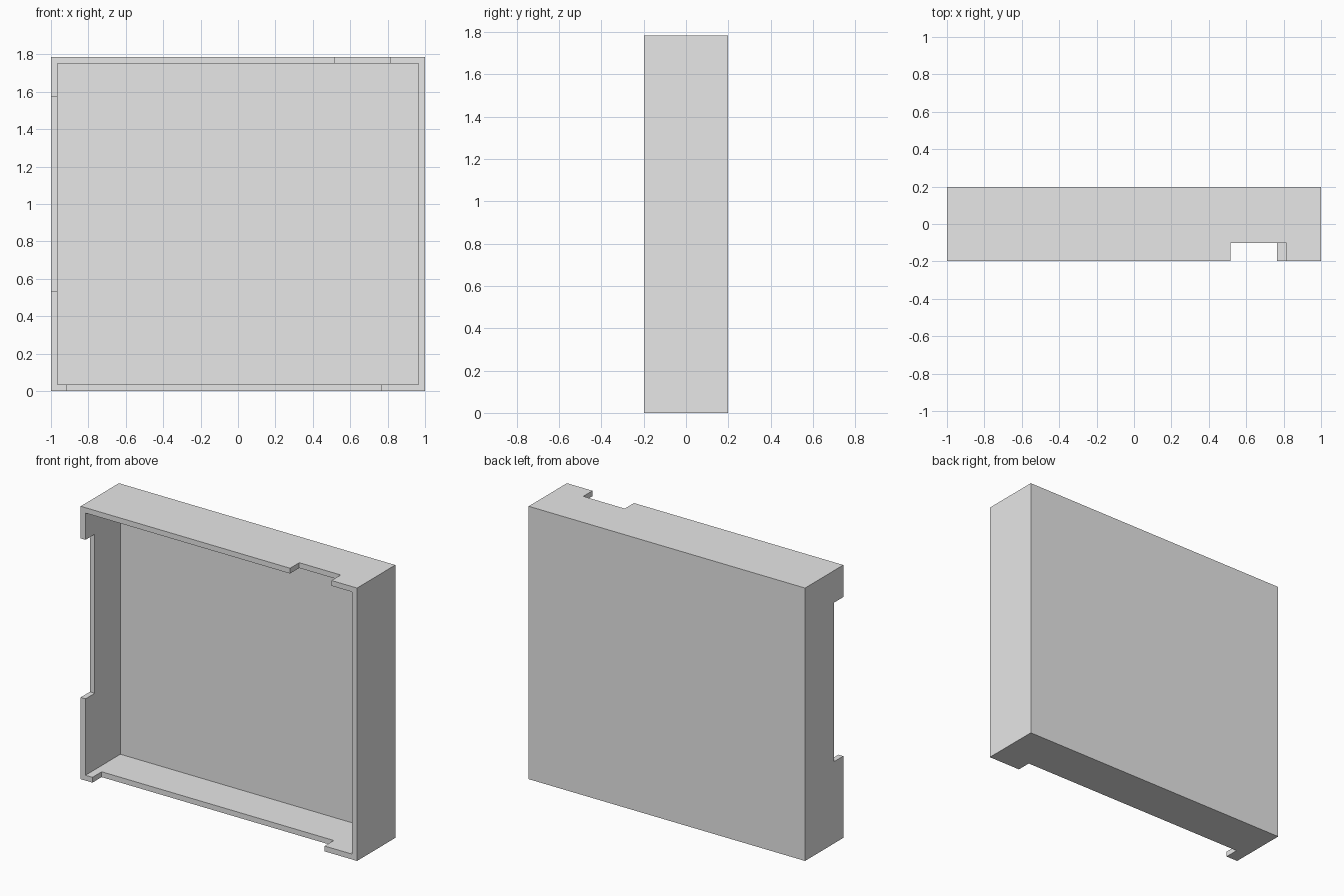
import bpy

cube = bpy.data.objects.get("Cube")
if cube:
    bpy.data.objects.remove(cube, do_unlink=True)

WIDTH, DEPTH, HEIGHT = 2.0, 0.395, 1.785
WALL = 0.035          # thickness of walls and back panel
NOTCH = 0.095         # depth of the rim notches
FRONT, BACK = -DEPTH / 2, DEPTH / 2
SIDE = WIDTH / 2
OVER = 0.02           # cutter overshoot past the surfaces

grey = bpy.data.materials.new("light grey")
grey.use_nodes = True
colour = (0.8, 0.8, 0.8, 1.0)
grey.diffuse_color = colour
grey.node_tree.nodes["Principled BSDF"].inputs["Base Color"].default_value = colour


def box(name, x, y, z):
    """Axis-aligned box from (min, max) ranges."""
    centre = [(a + b) / 2 for a, b in (x, y, z)]
    bpy.ops.mesh.primitive_cube_add(size=1, location=centre)
    obj = bpy.context.object
    obj.name = name
    obj.scale = [b - a for a, b in (x, y, z)]
    bpy.ops.object.transform_apply(location=True, rotation=False, scale=True)
    obj.data.materials.append(grey)
    return obj


def cut(target, cutter):
    """Subtract the cutter and remove it."""
    cutter.hide_render = True
    mod = target.modifiers.new("cut", 'BOOLEAN')
    mod.operation = 'DIFFERENCE'
    mod.solver = 'EXACT'
    mod.object = cutter
    bpy.context.view_layer.objects.active = target
    bpy.ops.object.modifier_apply(modifier=mod.name)
    bpy.data.objects.remove(cutter, do_unlink=True)


# Open-fronted tray
tray = box("tray", (-SIDE, SIDE), (FRONT, BACK), (0, HEIGHT))
cut(tray, box("cavity_cutter", (WALL - SIDE, SIDE - WALL),
              (FRONT - OVER, BACK - WALL), (WALL, HEIGHT - WALL)))

# Rim notches in the top, bottom and right walls
notch_y = (FRONT - OVER, FRONT + NOTCH)
notches = {
    "top_notch": ((0.515, 0.815), (HEIGHT - WALL - OVER, HEIGHT + OVER)),
    "bottom_notch": ((-0.915, 0.765), (-OVER, WALL + OVER)),
    "right_notch": ((-SIDE - OVER, WALL - SIDE + OVER), (0.535, 1.575)),
}
for name, (x, z) in notches.items():
    cut(tray, box(name, x, notch_y, z))
